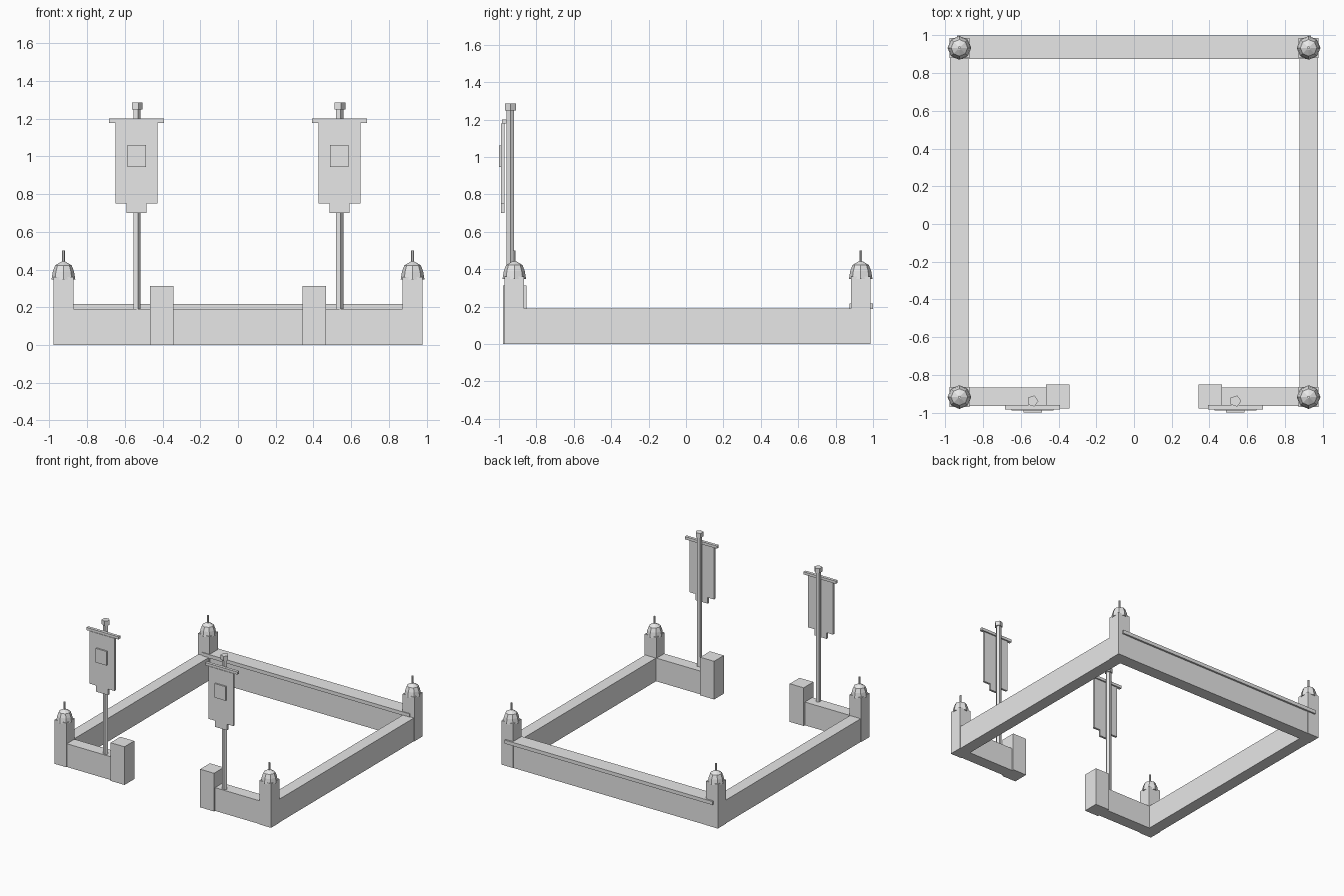
import bpy
import math

if "Cube" in bpy.data.objects:
    bpy.data.objects.remove(bpy.data.objects["Cube"])

# One plain stone grey for everything
grey = bpy.data.materials.new("plain grey")
grey.diffuse_color = (0.8, 0.8, 0.8, 1.0)
grey.use_nodes = True
grey.node_tree.nodes["Principled BSDF"].inputs["Base Color"].default_value = grey.diffuse_color


def mesh_object(name, verts, faces):
    mesh = bpy.data.meshes.new(name)
    mesh.from_pydata(verts, [], faces)
    mesh.materials.append(grey)
    obj = bpy.data.objects.new(name, mesh)
    bpy.context.collection.objects.link(obj)
    return obj


def prism(name, outline, y0, y1):
    """Extrude an anticlockwise (x, z) outline from y0 (front) to y1 (back)."""
    n = len(outline)
    verts = [(x, y, z) for y in (y0, y1) for x, z in outline]
    faces = [tuple(range(n)), tuple(range(2 * n - 1, n - 1, -1))]
    faces += [(i, i + n, (i + 1) % n + n, (i + 1) % n) for i in range(n)]
    return mesh_object(name, verts, faces)


def box(name, x, y, z):
    x0, x1 = sorted(x)
    return prism(name, [(x0, z[0]), (x1, z[0]), (x1, z[1]), (x0, z[1])], *y)


def lathe(name, cx, cy, profile, sides, turn=0.0):
    """Flat-sided turned shape from (radius, z) rings, bottom to top."""
    verts, faces = [], []
    for r, z in profile:
        for i in range(sides):
            a = turn + 2 * math.pi * i / sides
            verts.append((cx + r * math.cos(a), cy + r * math.sin(a), z))
    for k in range(len(profile) - 1):
        for i in range(sides):
            j = (i + 1) % sides
            a, b = k * sides, (k + 1) * sides
            faces.append((a + i, a + j, b + j, b + i))
    faces.append(tuple(range(sides - 1, -1, -1)))
    top = (len(profile) - 1) * sides
    faces.append(tuple(range(top, top + sides)))
    return mesh_object(name, verts, faces)


WALL_H = 0.19

# Back wall with its overhanging coping
box("back_wall", (-0.975, 0.975), (0.885, 0.985), (0, WALL_H))
box("back_coping", (-0.94, 0.94), (0.875, 1.0), (0.187, 0.216))

for s, side in ((-1, "left"), (1, "right")):
    # Side and front walls, gate pillar
    box(side + "_wall", (s * 0.878, s * 0.975), (-0.965, 0.98), (0, WALL_H))
    box(side + "_front_wall", (s * 0.40, s * 0.97), (-0.965, -0.867), (0, WALL_H))
    box(side + "_gate_pillar", (s * 0.342, s * 0.468), (-0.978, -0.852), (0, 0.312))

    # Corner posts with eight-sided caps and finials
    for cy, end in ((-0.918, "front"), (0.934, "back")):
        name = side + "_" + end
        cx = s * 0.926
        box(name + "_post", (cx - 0.053, cx + 0.053), (cy - 0.053, cy + 0.053), (0, 0.36))
        lathe(name + "_cap", cx, cy,
              [(0.063, 0.348), (0.056, 0.39), (0.044, 0.422), (0.010, 0.442)], 8)
        lathe(name + "_finial", cx, cy, [(0.008, 0.43), (0.008, 0.50)], 6)

    # Banner pole and knob
    px, py = s * 0.538, -0.939
    lathe(side + "_pole", px, py, [(0.021, 0), (0.021, 1.26)], 5)
    lathe(side + "_pole_knob", px, py, [(0.031, 1.248), (0.031, 1.285)], 5)

    # Crossbar, stepped banner cloth and square emblem plate
    box(side + "_crossbar", (px - 0.145, px + 0.145), (-0.984, -0.96), (1.178, 1.20))
    cloth = [(-0.054, 0.70), (0.054, 0.70), (0.054, 0.75), (0.112, 0.75),
             (0.112, 1.18), (-0.112, 1.18), (-0.112, 0.75), (-0.054, 0.75)]
    prism(side + "_banner", [(px + x, z) for x, z in cloth], -0.988, -0.971)
    box(side + "_emblem", (px - 0.049, px + 0.049), (-1.0, -0.9875), (0.945, 1.06))
